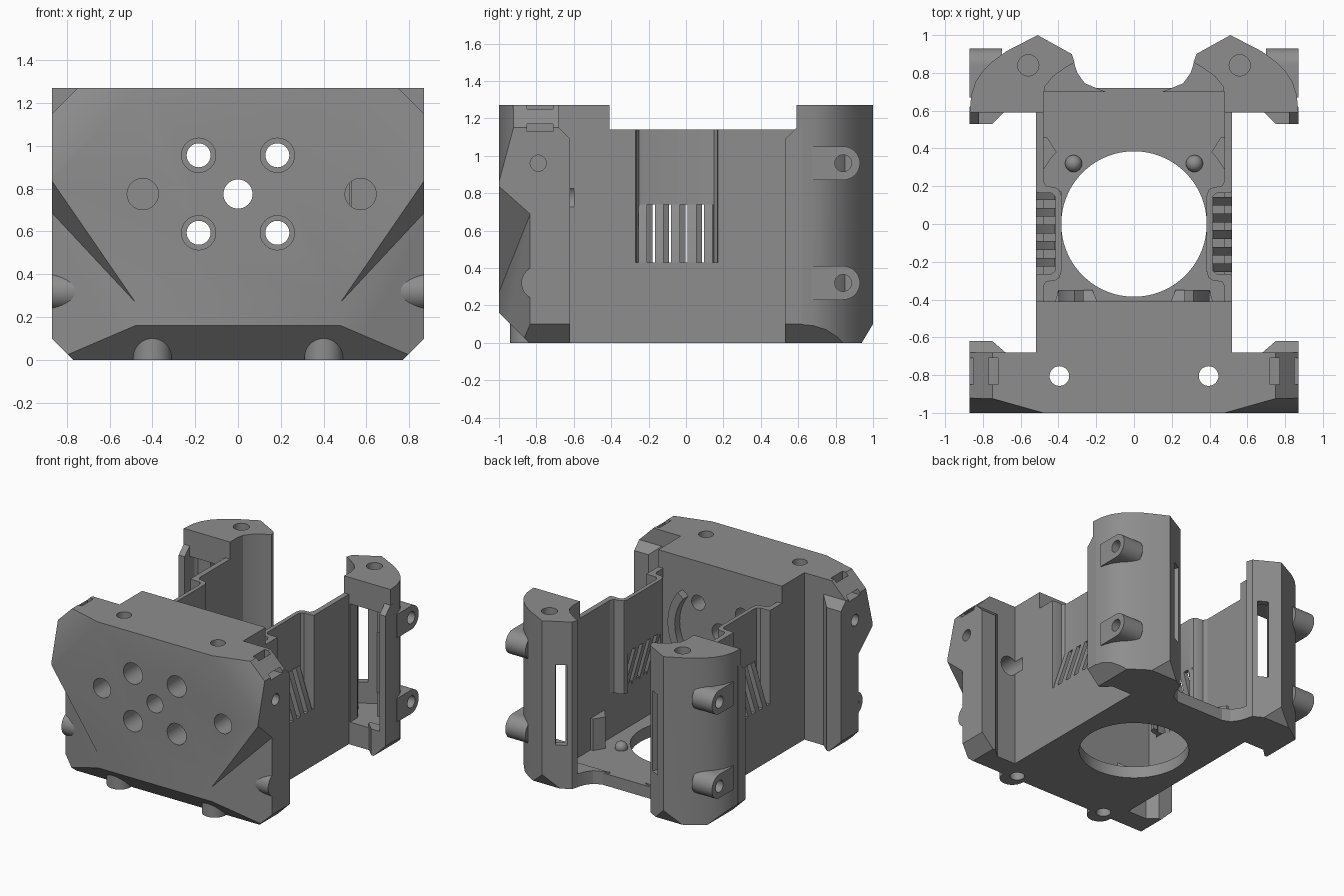
import bpy, bmesh, math
from mathutils import Vector

if "Cube" in bpy.data.objects:
    bpy.data.objects.remove(bpy.data.objects["Cube"])

grey = bpy.data.materials.new("plain_grey")
grey.diffuse_color = (0.27, 0.27, 0.27, 1)
grey.use_nodes = True
grey.node_tree.nodes["Principled BSDF"].inputs["Base Color"].default_value = grey.diffuse_color


def make(name, bm):
    bmesh.ops.recalc_face_normals(bm, faces=bm.faces)
    me = bpy.data.meshes.new(name)
    bm.to_mesh(me)
    bm.free()
    ob = bpy.data.objects.new(name, me)
    bpy.context.collection.objects.link(ob)
    me.materials.append(grey)
    return ob


def prism(name, pts, lo, hi, axis='z', s=1):
    """Extrude a profile: (x,y) along z, (y,z) along x, (x,z) along y."""
    put = {'z': lambda a, b, t: (a * s, b, t), 'x': lambda a, b, t: (t * s, a, b),
           'y': lambda a, b, t: (a * s, t, b)}[axis]
    bm = bmesh.new()
    v0 = [bm.verts.new(put(a, b, lo)) for a, b in pts]
    v1 = [bm.verts.new(put(a, b, hi)) for a, b in pts]
    bm.faces.new(v0)
    bm.faces.new(v1)
    for i in range(len(pts)):
        j = (i + 1) % len(pts)
        bm.faces.new((v0[i], v0[j], v1[j], v1[i]))
    return make(name, bm)


def hull(name, pts, s=1):
    bm = bmesh.new()
    for x, y, z in pts:
        bm.verts.new((x * s, y, z))
    bmesh.ops.convex_hull(bm, input=bm.verts)
    return make(name, bm)


def rect(a0, b0, a1, b1):
    return [(a0, b0), (a1, b0), (a1, b1), (a0, b1)]


def circle(a, b, r, n=40, t0=0.0, t1=2 * math.pi):
    return [(a + r * math.cos(t0 + (t1 - t0) * i / n), b + r * math.sin(t0 + (t1 - t0) * i / n))
            for i in range(n)]


def boolean(ob, cutters, op='DIFFERENCE'):
    bpy.context.view_layer.objects.active = ob
    for c in cutters:
        m = ob.modifiers.new("cut", 'BOOLEAN')
        m.object, m.operation, m.solver = c, op, 'EXACT'
        bpy.ops.object.modifier_apply(modifier=m.name)
        bpy.data.objects.remove(c)
    return ob


def trim(ob, *planes):
    """Cut away the material on the normal side of each plane."""
    bm = bmesh.new()
    bm.from_mesh(ob.data)
    for co, no in planes:
        g = bm.verts[:] + bm.edges[:] + bm.faces[:]
        r = bmesh.ops.bisect_plane(bm, geom=g, plane_co=co, plane_no=no, clear_outer=True)
        edges = [e for e in r['geom_cut'] if isinstance(e, bmesh.types.BMEdge) and e.is_boundary]
        if edges:
            bmesh.ops.edgeloop_fill(bm, edges=edges)
    bmesh.ops.recalc_face_normals(bm, faces=bm.faces)
    bm.to_mesh(ob.data)
    bm.free()
    return ob


SIDES = (1, -1)

# Front block with a thick centre section
front = prism("front_block", [(-.87, -1), (.87, -1), (.87, -.68), (.52, -.68), (.52, -.41),
                              (-.52, -.41), (-.52, -.68), (-.87, -.68)], 0, 1.27)
boolean(front, [hull("corner_cut", [(.48, -1, .27), (.48, -1, -.1), (.9, -.82, -.1), (.9, -1.1, -.1),
                                    (.48, -1.1, -.1), (.48, -1.1, .27),
                                    (.9, -.82, .72), (.9, -1.0, .88), (.9, -1.1, .9)], s) for s in SIDES])
planes = [((0, -1, .16), (0, -1, -1))]
for s in SIDES:
    a, b, c = Vector((.48, -1, 1.27)), Vector((.87, -1, .86)), Vector((.87, -.89, 1.27))
    n = (b - a).cross(c - a)
    n = n if n.y < 0 else -n
    planes += [((.48 * s, -1, 1.27), (n.x * s, n.y, n.z)),
               ((.75 * s, 0, 1.27), (s, 0, 1)), ((.87 * s, 0, .1), (s, 0, -1))]
trim(front, *planes)

# Holes in the face, the top, the sides and the strap slots
cut = []
for x in (-.184, .184):
    for z in (.594, .956):
        cut.append(prism("hole", circle(x, z, .056), -1.2, 0, 'y'))
        cut.append(prism("counterbore", circle(x, z, .08), -1.2, -.55, 'y'))
cut.append(prism("hole", circle(0, .775, .068), -1.2, 0, 'y'))
for x in (-.445, .573):
    cut.append(prism("blind_hole", circle(x, .775, .073), -1.2, -.6, 'y'))
for s in SIDES:
    cut += [prism("top_hole", circle(.395, -.805, .052), -.2, 1.5, 'z', s),
            prism("side_hole", circle(-.79, .96, .043), .7, 1, 'x', s),
            prism("strap_slot", rect(.72, 1.13, .77, 1.4), -.85, -.71, 'y', s),
            prism("strap_slot", rect(.75, 1.13, .95, 1.17), -.85, -.71, 'y', s)]
boolean(front, cut)

# Floor plate with the round opening
floor = prism("floor", rect(-.52, -.45, .52, .72), 0, .09)
boolean(floor, [prism("opening", circle(0, 0, .385, 72), -.1, .3)])

POST = [(.48, .59), (.87, .59), (.862, .68), (.84, .75), (.80, .81), (.75, .86), (.675, .915),
        (.51, 1), (.33, .90), (.315, .855), (.36, .83), (.43, .78), (.47, .73), (.48, .68)]

for s, side in zip(SIDES, ("right", "left")):
    # Side wall: straight below, channel above
    prism(side + "_wall_lower", rect(.48, -.5, .52, .7), 0, .43, 'z', s)
    upper = prism(side + "_wall_upper", [
        (.52, -.5), (.52, -.27), (.50, -.265), (.44, -.265), (.42, -.25), (.415, -.23), (.415, .13),
        (.42, .15), (.44, .165), (.50, .165), (.52, .17), (.52, .7), (.48, .7), (.48, .23),
        (.465, .20), (.42, .195), (.395, .18), (.385, .15), (.385, -.25), (.395, -.285),
        (.42, -.3), (.465, -.305), (.48, -.33), (.48, -.5)], .43, 1.14, 'z', s)
    boolean(upper, [prism("vent_cut", rect(-.245, .42, .145, .74), .3, .46, 'x', s)])

    # Slanted vent fins
    for i in range(5):
        y = -.255 + i * .088 + (.0 if s > 0 else .03)
        prism(side + "_vent_fin", [(.385, .74), (.42, .74), (.52, .44), (.52, .40), (.48, .40)],
              y, y + .046, 'y', s)

    # Front edge strip and lower screw lug
    strip = prism(side + "_front_strip", [(.68, -.69), (.68, -.68), (.75, -.62), (.87, -.62), (.87, -.69)],
                  0, 1.15, 'z', s)
    trim(strip, ((0, -.62, 1.09), (0, 1, 1)), ((.87 * s, 0, .1), (s, 0, -1)))
    lug = prism(side + "_front_lug", circle(-.79, .32, .09), .6, .87, 'x', s)
    boolean(lug, [prism("lug_hole", circle(-.79, .32, .045), .8, 1, 'x', s)])

    # Rounded screw seat under the front edge
    seat = prism(side + "_bottom_seat", circle(.4, -.85, .09), 0, .1, 'z', s)
    boolean(seat, [prism("seat_hole", circle(.395, -.805, .052), -.1, .3, 'z', s)])

    # Rear post: hollow shell with facet window and top screw hole
    post = prism(side + "_rear_post", POST, 0, 1.27, 'z', s)
    trim(post, ((.87 * s, 0, .1), (s, 0, -1)), ((0, 1, .1), (0, 1, -.6)))
    cavity = [(.53, .5), (.82, .5), (.82, .65), (.67, .865), (.51, .945), (.40, .88), (.53, .68)]
    window = [(.335, .96), (.405, 1.0), (.479, .869), (.41, .83)]
    boolean(post, [prism("cavity", cavity, .17, 1.07, 'z', s),
                   prism("window", window, .33, .94, 'z', s),
                   prism("post_hole", circle(.56, .84, .056), 1.12, 1.4, 'z', s)])

    # Flared foot joining floor and post
    prism(side + "_post_foot", [(.15, .70), (.2, .72), (.26, .745), (.30, .80), (.33, .895),
                                (.42, .82), (.50, .70)], 0, .1, 'z', s)

    # Rear edge strip with bottom hook
    strip = prism(side + "_rear_strip", rect(.82, .53, .87, .62), 0, 1.15, 'z', s)
    trim(strip, ((0, .53, 1.09), (0, -1, 1)), ((.87 * s, 0, .1), (s, 0, -1)))
    hook = prism(side + "_rear_hook", [(.68, .62), (.68, .6), (.75, .53), (.87, .53), (.87, .62)],
                 0, .2, 'z', s)
    trim(hook, ((.87 * s, 0, .1), (s, 0, -1)))

    # Rear screw lugs
    for z in (.32, .96):
        arc = circle(.84, z, .09, 20, -math.pi / 2, math.pi / 2) + [(.84, z + .09)]
        lug = prism(side + "_rear_lug", arc + [(.67, z + .09), (.67, z - .09)], .70, .87, 'x', s)
        boolean(lug, [prism("lug_hole", circle(.84, z, .045), .76, 1, 'x', s)])

    # Inner details: curved rib, corner rib, locating pin, front gusset
    t = math.radians(38)
    outer = circle(0, .775, .40, 16, -t, t) + [(.40 * math.cos(t), .775 + .40 * math.sin(t))]
    inner = circle(0, .775, .34, 16, t, -t) + [(.34 * math.cos(t), .775 - .34 * math.sin(t))]
    prism(side + "_curved_rib", outer + inner, -.42, -.35, 'y', s)
    prism(side + "_corner_rib", [(.485, .28), (.485, .46), (.46, .46), (.41, .38), (.43, .36)],
          .05, .33, 'z', s)
    bm = bmesh.new()
    bmesh.ops.create_uvsphere(bm, u_segments=24, v_segments=12, radius=.045)
    bmesh.ops.translate(bm, verts=bm.verts, vec=(.32 * s, .32, .10))
    make(side + "_locating_pin", bm)
    hull(side + "_floor_gusset", [(.19, -.42, .05), (.42, -.42, .05), (.19, -.42, .16), (.42, -.42, .16),
                                  (.22, -.35, .05), (.40, -.35, .05), (.22, -.35, .11), (.40, -.35, .11)], s)

# Smooth the round surfaces, keep hard edges
for ob in bpy.context.scene.objects:
    ob.select_set(True)
bpy.context.view_layer.objects.active = front
bpy.ops.object.shade_smooth_by_angle(angle=math.radians(25))
